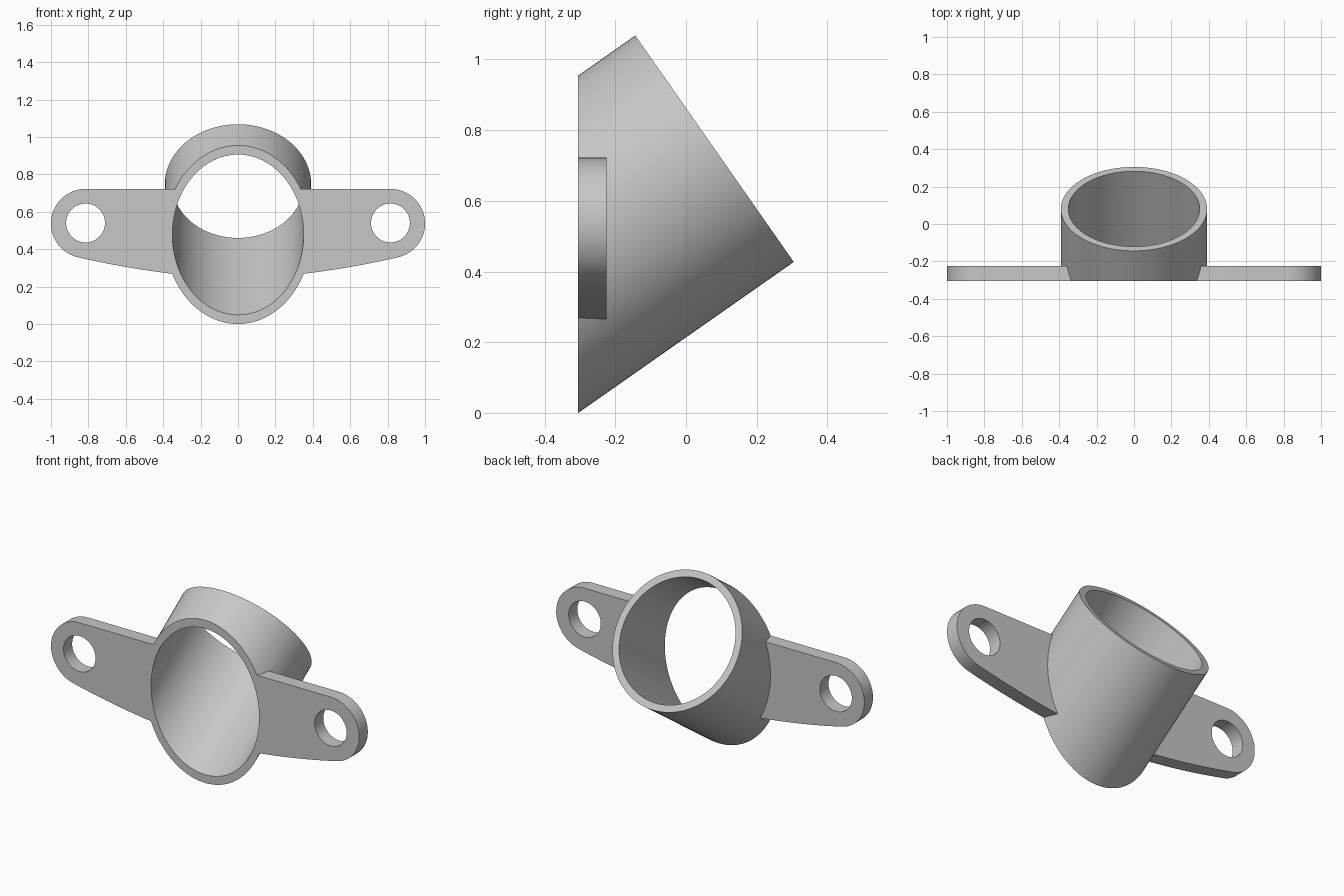
import bpy, bmesh
from math import radians, sin, cos, tau
from mathutils import Vector

cube = bpy.data.objects.get("Cube")
if cube:
    bpy.data.objects.remove(cube)

TILT = radians(35)
R_OUT, R_IN = 0.391, 0.351
FRONT, BACK, PLATE_BACK = -0.305, 0.305, -0.225
SIDES = 96
axis = Vector((0, cos(TILT), sin(TILT)))
up = Vector((0, -sin(TILT), cos(TILT)))
# centre of the tube's square-cut rear end
end = Vector((0, BACK, (BACK - FRONT) * sin(TILT) / cos(TILT))) + up * R_OUT

grey = bpy.data.materials.new("Light grey")
grey.use_nodes = True
COLOUR = (0.57, 0.57, 0.57, 1)
grey.diffuse_color = COLOUR
grey.node_tree.nodes["Principled BSDF"].inputs["Base Color"].default_value = COLOUR


def loft(name, ring_a, ring_b):
    """Closed solid between two matching rings of points."""
    bm = bmesh.new()
    a = [bm.verts.new(p) for p in ring_a]
    b = [bm.verts.new(p) for p in ring_b]
    bm.faces.new(a)
    bm.faces.new(b[::-1])
    for i in range(len(a)):
        j = (i + 1) % len(a)
        bm.faces.new((a[i], b[i], b[j], a[j]))
    bmesh.ops.recalc_face_normals(bm, faces=bm.faces)
    mesh = bpy.data.meshes.new(name)
    bm.to_mesh(mesh)
    bm.free()
    mesh.materials.append(grey)
    obj = bpy.data.objects.new(name, mesh)
    bpy.context.collection.objects.link(obj)
    return obj


def tilted_tube(name, radius, front_y, extra):
    """Slanted cylinder: vertical cut in front, square cut behind."""
    front, back = [], []
    for i in range(SIDES):
        t = tau * i / SIDES
        p = end + Vector((cos(t) * radius, 0, 0)) + up * (sin(t) * radius)
        front.append(p + axis * ((front_y - p.y) / axis.y))
        back.append(p + axis * extra)
    return loft(name, front, back)


def straight(name, outline, y0, y1):
    return loft(name, [(x, y0, z) for x, z in outline], [(x, y1, z) for x, z in outline])


def circle(cx, cz, r, start, stop, n):
    return [(cx + r * cos(a), cz + r * sin(a))
            for a in (radians(start + (stop - start) * i / n) for i in range(n + 1))]


def combine(target, tool, operation):
    mod = target.modifiers.new(tool.name, 'BOOLEAN')
    mod.operation, mod.solver, mod.object = operation, 'EXACT', tool
    bpy.context.view_layer.objects.active = target
    bpy.ops.object.modifier_apply(modifier=mod.name)
    bpy.data.objects.remove(tool)


# Mounting plate: rounded ears with a gently bowed lower edge
half = circle(0.815, 0.537, 0.185, 90, -76, 36)
p0, p1, p2 = Vector(half[-1]), Vector((0.6, 0.297)), Vector((0.33, 0.266))
for i in range(1, 13):
    t = i / 12
    half.append(tuple(p0 * (1 - t) ** 2 + p1 * 2 * t * (1 - t) + p2 * t * t))
outline = half + [(-x, z) for x, z in reversed(half)]
plate = straight("mounting_plate", outline, FRONT, PLATE_BACK)

# Tube joined to the plate, then bored through
body = tilted_tube("flanged_tube", R_OUT, FRONT, 0)
combine(body, plate, 'UNION')
combine(body, tilted_tube("bore", R_IN, FRONT - 0.1, 0.1), 'DIFFERENCE')

# Screw holes
for side in (-1, 1):
    ring = circle(side * 0.815, 0.54, 0.104, 0, 360, 48)[:-1]
    combine(body, straight("screw_hole", ring, FRONT - 0.1, PLATE_BACK + 0.1), 'DIFFERENCE')

bpy.ops.object.select_all(action='DESELECT')
body.select_set(True)
bpy.context.view_layer.objects.active = body
bpy.ops.object.shade_smooth_by_angle(angle=radians(25))
